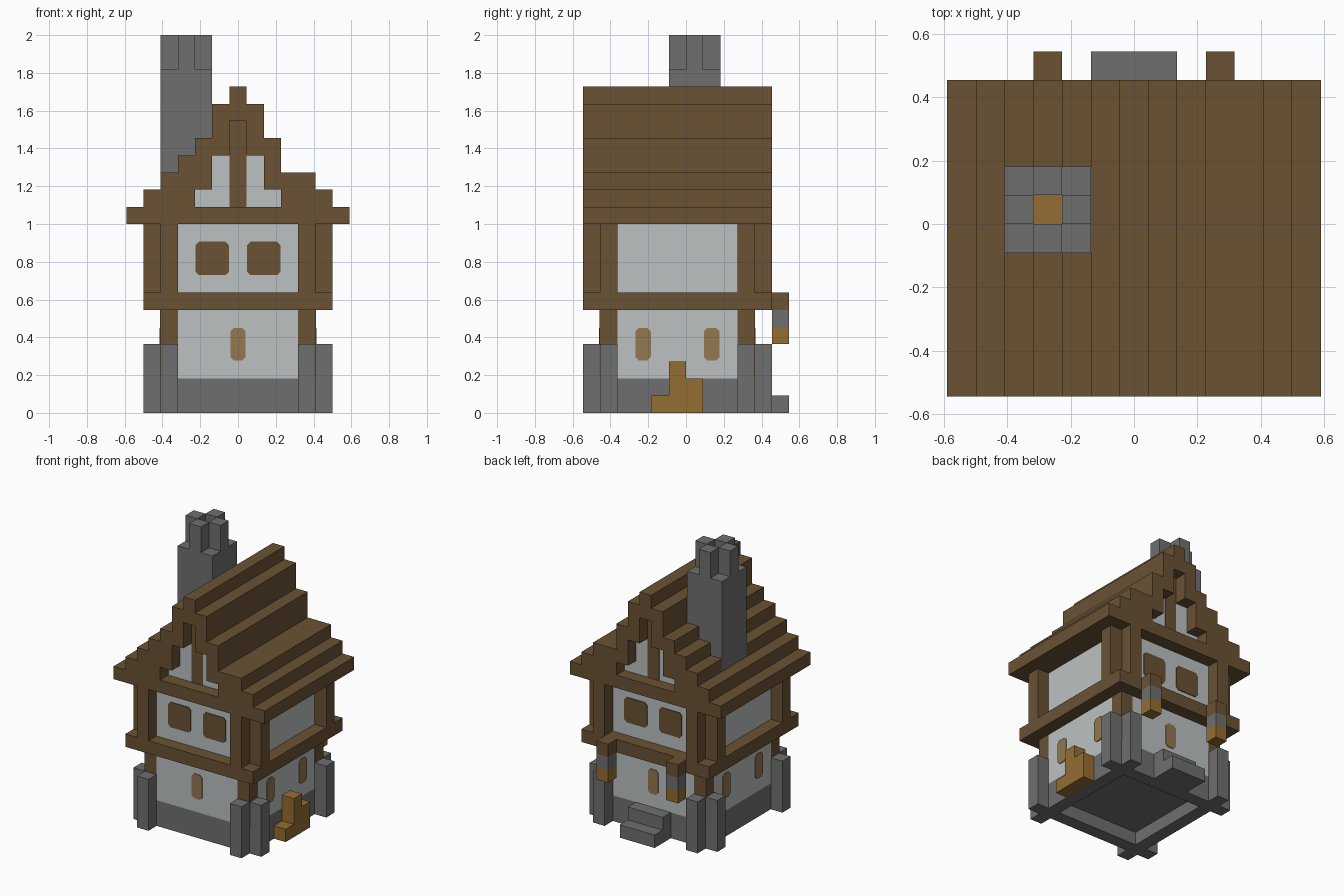
import bpy
import bmesh
from mathutils import Vector

cube = bpy.data.objects.get("Cube")
if cube:
    bpy.data.objects.remove(cube, do_unlink=True)

U = 1 / 11      # one block
MID = -0.5      # depth centre of the house, in blocks
EPS = 0.03      # slight relief, in blocks


def material(name, rgb):
    lin = [((c / 255 + 0.055) / 1.055) ** 2.4 for c in rgb] + [1]
    mat = bpy.data.materials.new(name)
    mat.use_nodes = True
    mat.diffuse_color = lin
    bsdf = next(n for n in mat.node_tree.nodes if n.type == 'BSDF_PRINCIPLED')
    bsdf.inputs["Base Color"].default_value = lin
    bsdf.inputs["Roughness"].default_value = 0.9
    return mat


WOOD = material("dark wood", (106, 82, 52))
STONE = material("grey stone", (111, 111, 111))
PLASTER = material("pale plaster", (188, 193, 193))
GOLD = material("golden wood", (148, 109, 50))
GLASS = material("amber window", (147, 120, 80))


def finish(name, bm, mat):
    bmesh.ops.recalc_face_normals(bm, faces=bm.faces)
    bmesh.ops.scale(bm, vec=(U, U, U), verts=bm.verts)
    mesh = bpy.data.meshes.new(name)
    bm.to_mesh(mesh)
    bm.free()
    mesh.materials.append(mat)
    obj = bpy.data.objects.new(name, mesh)
    bpy.context.collection.objects.link(obj)
    return obj


def blocks(name, mat, boxes):
    """Boxes given as x0, x1, y0, y1, z0, z1 in blocks."""
    bm = bmesh.new()
    for x0, x1, y0, y1, z0, z1 in boxes:
        verts = bmesh.ops.create_cube(bm, size=1)["verts"]
        bmesh.ops.scale(bm, vec=(x1 - x0, y1 - y0, z1 - z0), verts=verts)
        bmesh.ops.translate(bm, verts=verts,
                            vec=((x0 + x1) / 2, (y0 + y1) / 2, (z0 + z1) / 2))
    return finish(name, bm, mat)


def extrude(bm, points, vec):
    face = bm.faces.new([bm.verts.new(p) for p in points])
    out = bmesh.ops.extrude_face_region(bm, geom=[face])["geom"]
    verts = [v for v in out if isinstance(v, bmesh.types.BMVert)]
    bmesh.ops.translate(bm, verts=verts, vec=vec)


def corners(z0, z1, pieces):
    """Repeat boxes (x and y measured from the house centre) at four corners."""
    boxes = []
    for sx in (-1, 1):
        for sy in (-1, 1):
            for x0, x1, y0, y1 in pieces:
                xs = sorted((sx * x0, sx * x1))
                ys = sorted((MID + sy * y0, MID + sy * y1))
                boxes.append((*xs, *ys, z0, z1))
    return boxes


CROSS = [(3.5, 4.5, 4.4, 5.5), (4.4, 5.5, 3.5, 4.5)]

# Stone foundation: open underneath with a raised floor
blocks("foundation", STONE, [
    (-4.5, 4.5, -5, -4, 0, 2), (-4.5, 4.5, 3, 4, 0, 2),
    (-4.5, -3.5, -4, 3, 0, 2), (3.5, 4.5, -4, 3, 0, 2),
    (-3.5, 3.5, -4, 3, 1, 2)])
blocks("corner_buttresses", STONE, corners(0, 4, CROSS))
blocks("back_steps", STONE, [(-1.5, 1.5, 4, 5, 0, 2), (-1.5, 1.5, 5, 6, 0, 1)])

# Walls and timber frame
blocks("lower_walls", PLASTER, [(-4.5, 4.5, -5, 4, 2, 6)])
e = 4.5 + EPS
blocks("lower_posts", WOOD, corners(2, 6, [(3.5, e, 3.5, e)]))
blocks("floor_beam", WOOD, [(-5.5, 5.5, -6, 5, 6, 7)])
blocks("upper_walls", PLASTER, [(-4.5, 4.5, -5, 4, 7, 11)])
blocks("upper_posts", WOOD, corners(7, 11, CROSS + [(3.5, e, 3.5, e)]))

# Stepped roof shell: outer steps up and over, inner steps back
left = [(6.5, 12), (5.5, 13), (4.5, 14), (3.5, 15), (2.5, 16), (1.5, 18), (0.5, 19)]
right = [s for s in left if s[0] != 3.5]
inner = [(2.5, 13), (1.5, 15), (0.5, 17)]


def steps(profile, base, side):
    pts, z = [], base
    for x, top in profile:
        pts += [(side * x, z), (side * x, top)]
        z = top
    return pts


opening = steps(inner, 11, -1) + steps(inner, 11, 1)[::-1]
outline = steps(left, 11, -1) + steps(right, 11, 1)[::-1]
bm = bmesh.new()
extrude(bm, [(x, -6, z) for x, z in outline + opening[::-1]], (0, 11, 0))
finish("roof", bm, WOOD)

# Recessed gables with sill and king post
bm = bmesh.new()
extrude(bm, [(x, -5, z) for x, z in opening], (0, 9, 0))
finish("gable_walls", bm, PLASTER)
blocks("gable_sills", WOOD, [(-2.5, 2.5, -6, -5, 11, 12), (-2.5, 2.5, 4, 5, 11, 12)])
blocks("gable_posts", WOOD, [(-0.5, 0.5, -5 - EPS, 4 + EPS, 12, 17)])

# Chimney: hollow ring with taller middle columns
ring = []
for i in range(3):
    for j in range(3):
        if (i, j) != (1, 1):
            top = 22 if 1 in (i, j) else 20
            ring.append((i - 4.5, i - 3.5, j - 1, j, 12, top))
blocks("chimney", STONE, ring)
blocks("chimney_embers", GOLD, [(-3.5, -2.5, 0, 1, 14, 16)])

# Firewood stack beside the wall
blocks("wood_stack", GOLD, [
    (4.5, 5.5, -2, -1, 0, 1), (4.5, 5.5, -1, 0, 0, 3), (4.5, 5.5, 0, 1, 0, 2)])

# Hanging lanterns at the back
for name, mat, z in (("lantern_brackets", WOOD, 6), ("lantern_caps", STONE, 5),
                     ("lantern_lights", GOLD, 4)):
    blocks(name, mat, [(s * 3 - 0.5, s * 3 + 0.5, 5, 6, z, z + 1) for s in (-1, 1)])


# Windows: thin plates with clipped corners
def windows(name, mat, size, places):
    bm = bmesh.new()
    w, h, c = size[0] / 2, size[1] / 2, 0.2
    quarter = [(w, h - c), (w - c, h)]
    shape = (quarter + [(-a, b) for a, b in quarter[::-1]]
             + [(-a, -b) for a, b in quarter] + [(a, -b) for a, b in quarter[::-1]])
    for centre, normal in places:
        n = Vector(normal)
        across = n.cross(Vector((0, 0, 1)))
        pts = [Vector(centre) + across * a + Vector((0, 0, b)) for a, b in shape]
        extrude(bm, pts, n * 0.06)
    finish(name, bm, mat)


FRONT, BACK = (0, -1, 0), (0, 1, 0)
small = [((0, -5, 4), FRONT), ((0, 4, 4), BACK)]
large = []
for s in (-1, 1):
    small += [((s * 4.5, MID + d, 4), (s, 0, 0)) for d in (-2, 2)]
    large += [((s * 1.5, -5, 9), FRONT), ((s * 1.5, 4, 9), BACK)]
windows("small_windows", GLASS, (0.9, 1.9), small)
windows("upper_windows", WOOD, (1.95, 1.95), large)
